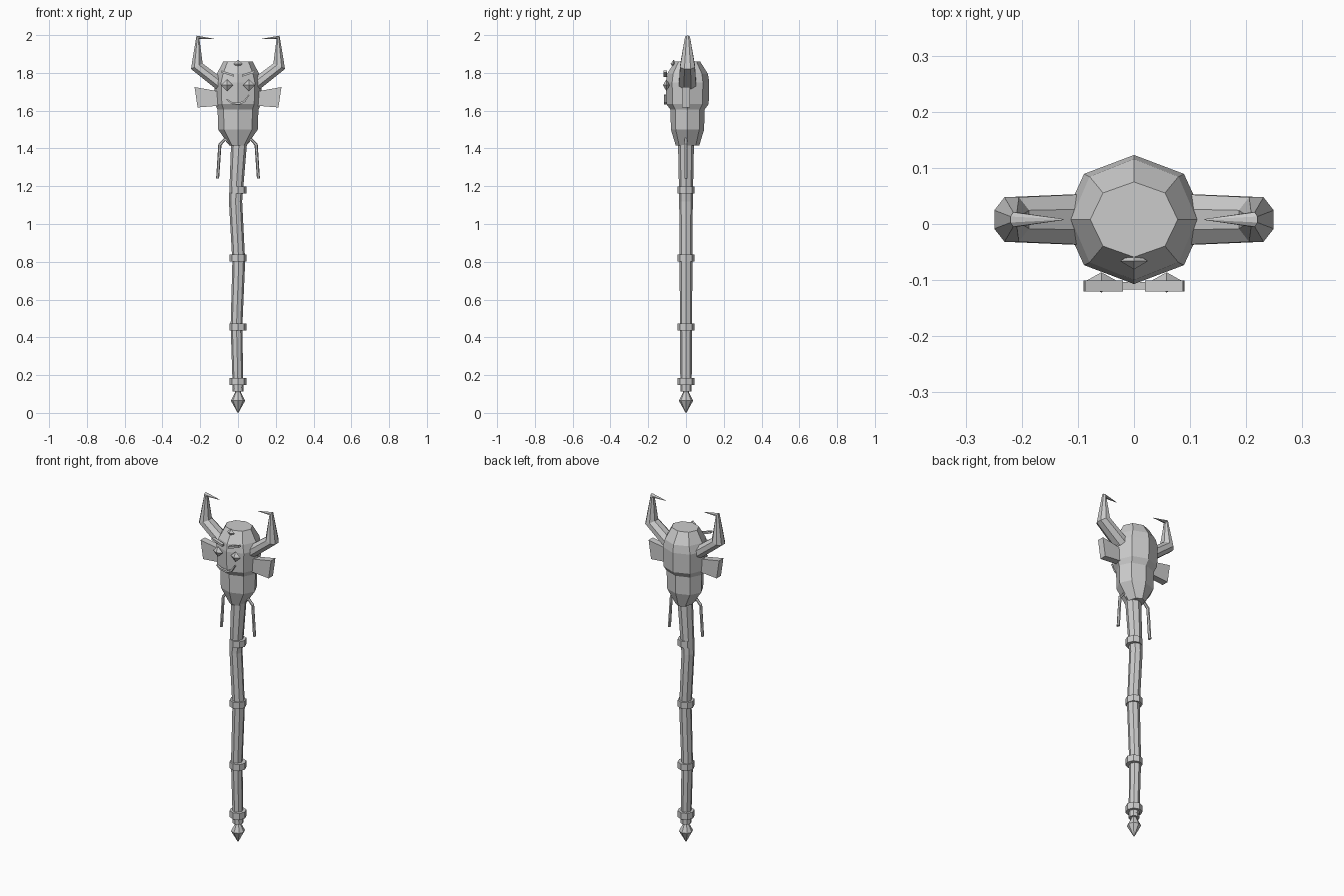
import bpy
import bmesh
from math import sin, cos, pi, radians
from mathutils import Vector

if "Cube" in bpy.data.objects:
    bpy.data.objects.remove(bpy.data.objects["Cube"])


def finish(bm, name):
    bmesh.ops.recalc_face_normals(bm, faces=bm.faces)
    me = bpy.data.meshes.new(name)
    bm.to_mesh(me)
    bm.free()
    ob = bpy.data.objects.new(name, me)
    bpy.context.collection.objects.link(ob)
    return ob


def sweep(name, path, sides, y=0.0, turn=0.0):
    """Tube along a path in the XZ plane; each point is (x, z, in-plane radius, y radius)."""
    bm = bmesh.new()
    pts = [Vector((p[0], 0, p[1])) for p in path]
    rings = []
    for i, (px, pz, ra, rb) in enumerate(path):
        a, b = pts[max(i - 1, 0)], pts[min(i + 1, len(pts) - 1)]
        if 0 < i < len(pts) - 1:
            t = (pts[i] - a).normalized() + (b - pts[i]).normalized()
        else:
            t = b - a
        t.normalize()
        n = Vector((t.z, 0, -t.x))
        ring = []
        for k in range(sides):
            g = 2 * pi * k / sides + turn
            ring.append(bm.verts.new(pts[i] + n * ra * cos(g) + Vector((0, y + rb * sin(g), 0))))
        rings.append(ring)
    for r, s in zip(rings, rings[1:]):
        for k in range(sides):
            j = (k + 1) % sides
            bm.faces.new((r[k], r[j], s[j], s[k]))
    bm.faces.new(rings[0])
    bm.faces.new(rings[-1])
    return finish(bm, name)


def lathe(name, profile, sides=8, y=0.0, turn=0.0):
    return sweep(name, [(0, z, rx, ry) for z, rx, ry in profile], sides, y, turn)


def gem(name, x, y, z, rx, ry, rz):
    """Four-sided double pyramid pointing forwards."""
    bm = bmesh.new()
    rim = [bm.verts.new((x + rx * cos(k * pi / 2), y, z + rz * sin(k * pi / 2))) for k in range(4)]
    for tip in (bm.verts.new((x, y - ry, z)), bm.verts.new((x, y + ry, z))):
        for k in range(4):
            bm.faces.new((rim[k], rim[(k + 1) % 4], tip))
    return finish(bm, name)


def slab(name, outline, y0, y1):
    """Flat XZ outline given thickness in y."""
    bm = bmesh.new()
    f = [bm.verts.new((x, y0, z)) for x, z in outline]
    b = [bm.verts.new((x, y1, z)) for x, z in outline]
    bm.faces.new(f)
    bm.faces.new(b)
    n = len(f)
    for k in range(n):
        bm.faces.new((f[k], f[(k + 1) % n], b[(k + 1) % n], b[k]))
    return finish(bm, name)


# crooked wooden shaft
sweep("shaft", [(0, 0.13, 0.028, 0.03), (-0.008, 0.46, 0.031, 0.032),
                (0.004, 0.8, 0.034, 0.034), (-0.013, 1.12, 0.035, 0.036),
                (0.005, 1.42, 0.042, 0.042), (0, 1.5, 0.045, 0.045)], 8)

# bands round the shaft
for i, z in enumerate((0.167, 0.455, 0.82, 1.18)):
    lathe(f"band_{i + 1}", [(z - 0.019, 0.045, 0.045), (z + 0.019, 0.045, 0.045)], 8)

# pointed foot and its collar
lathe("foot_spike", [(0, 0.002, 0.002), (0.065, 0.038, 0.038), (0.108, 0.016, 0.016),
                     (0.125, 0.016, 0.016)], 8)
lathe("foot_collar", [(0.112, 0.029, 0.029), (0.15, 0.029, 0.029)], 8)

# carved head
lathe("head", [(1.415, 0.045, 0.062), (1.5, 0.105, 0.088), (1.605, 0.108, 0.09),
               (1.635, 0.121, 0.112), (1.75, 0.126, 0.115), (1.795, 0.112, 0.108),
               (1.86, 0.078, 0.067)], 8, y=0.008)

# forehead gem and mouth
gem("forehead_gem", 0, -0.066, 1.848, 0.025, 0.015, 0.022)
sweep("mouth", [(-0.06, 1.66, 0.004, 0.008), (-0.035, 1.642, 0.007, 0.01),
                (0.005, 1.637, 0.008, 0.01), (0.035, 1.65, 0.007, 0.01),
                (0.058, 1.684, 0.004, 0.008)], 4, y=-0.11, turn=pi / 4)

for side, s in (("left", -1), ("right", 1)):
    # horn bent upwards with a hooked tip
    sweep(f"{side}_horn", [(s * 0.07, 1.72, 0.036, 0.05), (s * 0.218, 1.835, 0.037, 0.043),
                           (s * 0.212, 1.988, 0.013, 0.014), (s * 0.126, 1.98, 0.001, 0.001)],
          8, y=0.008, turn=pi / 8)
    # flared ear
    slab(f"{side}_ear", [(s * 0.09, 1.7), (s * 0.23, 1.725), (s * 0.214, 1.617),
                         (s * 0.09, 1.627)], -0.02, 0.02)
    # face details
    gem(f"{side}_eye", s * 0.058, -0.104, 1.735, 0.032, 0.018, 0.031)
    slab(f"{side}_brow", [(s * 0.02, 1.779), (s * 0.09, 1.802), (s * 0.087, 1.813),
                          (s * 0.02, 1.791)], -0.12, -0.101)
    # hanging cord
    sweep(f"{side}_cord", [(s * 0.035, 1.42, 0.009, 0.009), (s * 0.068, 1.45, 0.009, 0.009),
                           (s * 0.096, 1.42, 0.009, 0.009), (s * 0.108, 1.24, 0.008, 0.01)], 6)
